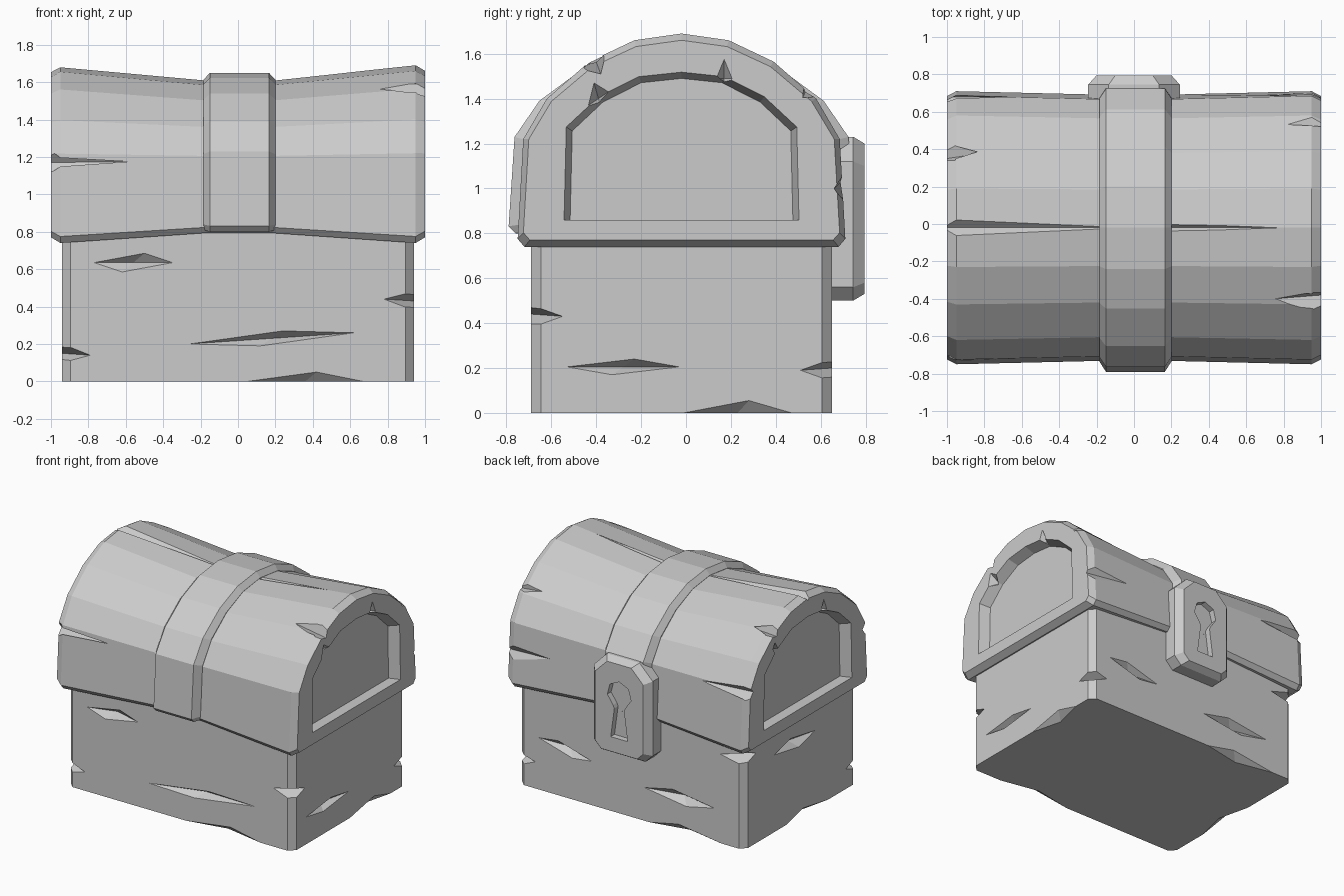
import bpy, bmesh, math
from mathutils import Vector

if "Cube" in bpy.data.objects:
    bpy.data.objects.remove(bpy.data.objects["Cube"])

grey = bpy.data.materials.new("plain_grey")
grey.use_nodes = True
grey.diffuse_color = (0.6, 0.6, 0.6, 1)
grey.node_tree.nodes["Principled BSDF"].inputs["Base Color"].default_value = (0.6, 0.6, 0.6, 1)

MID = -0.02  # centre line of the lid in y


def finish(name, bm):
    bmesh.ops.recalc_face_normals(bm, faces=bm.faces)
    mesh = bpy.data.meshes.new(name)
    bm.to_mesh(mesh)
    bm.free()
    mesh.materials.append(grey)
    ob = bpy.data.objects.new(name, mesh)
    bpy.context.collection.objects.link(ob)
    return ob


def loft(name, rings):
    """Closed solid through matching rings of points."""
    bm = bmesh.new()
    rows = [[bm.verts.new(p) for p in ring] for ring in rings]
    count = len(rows[0])
    for low, high in zip(rows, rows[1:]):
        for i in range(count):
            j = (i + 1) % count
            bm.faces.new((low[i], low[j], high[j], high[i]))
    bm.faces.new(rows[0])
    bm.faces.new(rows[-1])
    return finish(name, bm)


def gouges(name, shapes):
    """Cutter made of stretched octahedra: centre, length, width and depth vectors."""
    bm = bmesh.new()
    for c, a, b, n in shapes:
        c, a, b, n = map(Vector, (c, a, b, n))
        pa, na, pb, nb, pn, nn = [bm.verts.new(c + s * v) for v in (a, b, n) for s in (1, -1)]
        for x in (pa, na):
            for y in (pb, nb):
                for z in (pn, nn):
                    bm.faces.new((x, y, z))
    return finish(name, bm)


def cut(target, cutter):
    cutter.hide_render = True
    mod = target.modifiers.new("cut", "BOOLEAN")
    mod.operation = "DIFFERENCE"
    mod.solver = "EXACT"
    mod.use_self = True
    mod.object = cutter
    bpy.context.view_layer.update()
    with bpy.context.temp_override(object=target, active_object=target):
        bpy.ops.object.modifier_apply(modifier=mod.name)
    bpy.data.objects.remove(cutter)


def chamfered(x, lo, hi, low_cut, high_cut):
    """Rectangle outline with clipped corners."""
    return [(-x + low_cut, lo), (x - low_cut, lo), (x, lo + low_cut), (x, hi - high_cut),
            (x - high_cut, hi), (-x + high_cut, hi), (-x, hi - high_cut), (-x, lo + low_cut)]


# Chest body: box with clipped upright corners
FRONT, BACK, SIDE = -0.69, 0.65, 0.94
plan = chamfered(SIDE, FRONT, BACK, 0.045, 0.045)
body = loft("chest_body", [[(x, y, z) for x, y in plan] for z in (0, 0.86)])

damage = []
# Corner notches: corner x, corner y, height, reach in x, reach in y
for x, y, z, rx, ry in ((SIDE, FRONT, 0.43, 0.16, 0.14), (-SIDE, FRONT, 0.15, 0.15, 0.13),
                        (SIDE, BACK, 0.19, 0.14, 0.14), (-SIDE, BACK, 0.68, 0.2, 0.14)):
    damage.append(((x, y, z), (rx, 0, -0.01), (0, 0, 0.05), (0, ry, 0)))
# Long gouges on front and back: x, height, half length, half width
for y, x, z, length, width in ((FRONT, -0.56, 0.635, 0.21, 0.05), (FRONT, 0.18, 0.23, 0.44, 0.04),
                               (FRONT, 0.36, 0, 0.31, 0.05), (BACK, 0.55, 0.36, 0.22, 0.05),
                               (BACK, -0.4, 0.25, 0.29, 0.05), (BACK, -0.45, 0, 0.3, 0.05)):
    damage.append(((x, y, z), (length, 0, 0.03 if z and x > 0 else 0), (0.06, 0, width), (0, 0.06, 0)))
# Long gouges on the ends: y, height, half length, half width
for x, y, z, length, width in ((SIDE, -0.28, 0.205, 0.25, 0.035), (SIDE, 0.23, 0, 0.24, 0.055),
                               (-SIDE, 0.05, 0.58, 0.24, 0.05), (-SIDE, -0.1, 0, 0.25, 0.05)):
    damage.append(((x, y, z), (0, length, 0), (0, 0.05, width), (0.06, 0, 0)))
cut(body, gouges("body_cutter", damage))

# Arched cross-section: half width and height, from the foot to the crown
ARCH = [(0.7, 0.74), (0.73, 0.775), (0.705, 1.22), (0.6, 1.4), (0.41, 1.565), (0.21, 1.66), (0, 1.69)]
PANEL = [(0.525, 0.86), (0.515, 1.275), (0.37, 1.41), (0.19, 1.5), (0, 1.52)]


def arch(half, x, wide, bottom, top):
    """Mirrored arch at x, fitted to a width factor and a height range."""
    lo, hi = half[0][1], half[-1][1]
    side = [(h * wide, bottom + (z - lo) * (top - bottom) / (hi - lo)) for h, z in half]
    pts = [(-h, z) for h, z in side] + [(h, z) for h, z in side[-2::-1]]
    return [(x, MID + y, z) for y, z in pts]


# Lid: waisted barrel with bevelled ends
lid = loft("lid", [arch(ARCH, x, w, b, t) for x, w, b, t in (
    (-1, 0.965, 0.77, 1.655), (-0.95, 1, 0.74, 1.685), (-0.18, 0.975, 0.793, 1.61),
    (0.19, 0.975, 0.793, 1.61), (0.95, 1, 0.74, 1.69), (1, 0.965, 0.77, 1.66))])

# Sunken end panels, with chips in their rims
chips = []
for s in (-1, 1):
    cut(lid, loft("panel_cutter", [arch(PANEL, s * 1.02, 1.01, 0.86, 1.525),
                                   arch(PANEL, s * 0.92, 0.945, 0.86, 1.49)]))
    chips += [((s, MID - s * 0.37, 1.4), (0.07, 0, 0), (0, 0.045, 0.03), (0, -s * 0.02, 0.07)),
              ((s, MID + s * 0.19, 1.49), (0.07, 0, 0), (0, 0.035, 0), (0, 0, 0.085))]
# Splits running along the lid boards
chips += [
    ((-1, MID, 1.69), (1.1, 0, -0.1), (0, 0.05, 0), (0, 0, 0.05)),
    ((0.1, MID, 1.603), (0.8, 0, 0.075), (0, 0.022, 0), (0, 0, 0.03)),
    ((1, -0.41, 1.56), (0.37, 0, -0.03), (0, 0.05, 0.03), (0, -0.03, 0.05)),
    ((-1, 0.38, 1.56), (0.2, 0, -0.02), (0, 0.05, -0.03), (0, 0.03, 0.05)),
    ((1, 0.56, 1.44), (0.62, 0, -0.05), (0, 0.035, -0.04), (0, 0.04, 0.035)),
    ((-1, -0.71, 1.17), (0.8, 0.02, 0.01), (0, 0, 0.05), (0, 0.04, 0)),
    ((-1, 0.68, 1.2), (0.4, 0, 0), (0, 0, 0.06), (0, 0.05, 0)),
    ((1, 0.7, 1), (0.5, 0, -0.04), (0, 0, 0.06), (0, 0.04, 0)),
]
cut(lid, gouges("lid_cutter", chips))

# Strap over the middle of the lid
loft("lid_strap", [arch(ARCH, x, w, b, t) for x, w, b, t in (
    (-0.185, 0.98, 0.81, 1.612), (-0.15, 1.055, 0.8, 1.65),
    (0.165, 1.055, 0.8, 1.65), (0.2, 0.98, 0.81, 1.612))])

# Lock plate with a bevelled rim
rim = chamfered(0.245, 0.5, 1.23, 0.06, 0.11)
face = chamfered(0.2, 0.53, 1.2, 0.05, 0.1)
lock = loft("lock_plate", [[(x, y, z) for x, z in ring]
                           for y, ring in ((0.64, rim), (0.745, rim), (0.795, face))])

# Keyhole: round head over a flared slot
head = [math.radians(a) for a in range(-60, 241, 50)]
hole = [(0.1 * math.cos(a), 0.97 + 0.1 * math.sin(a)) for a in head]
hole += [(-0.04, 0.86), (-0.07, 0.64), (0.07, 0.64), (0.04, 0.86)]
cut(lock, loft("keyhole_cutter", [[(x, y, z) for x, z in hole] for y in (0.75, 0.85)]))
